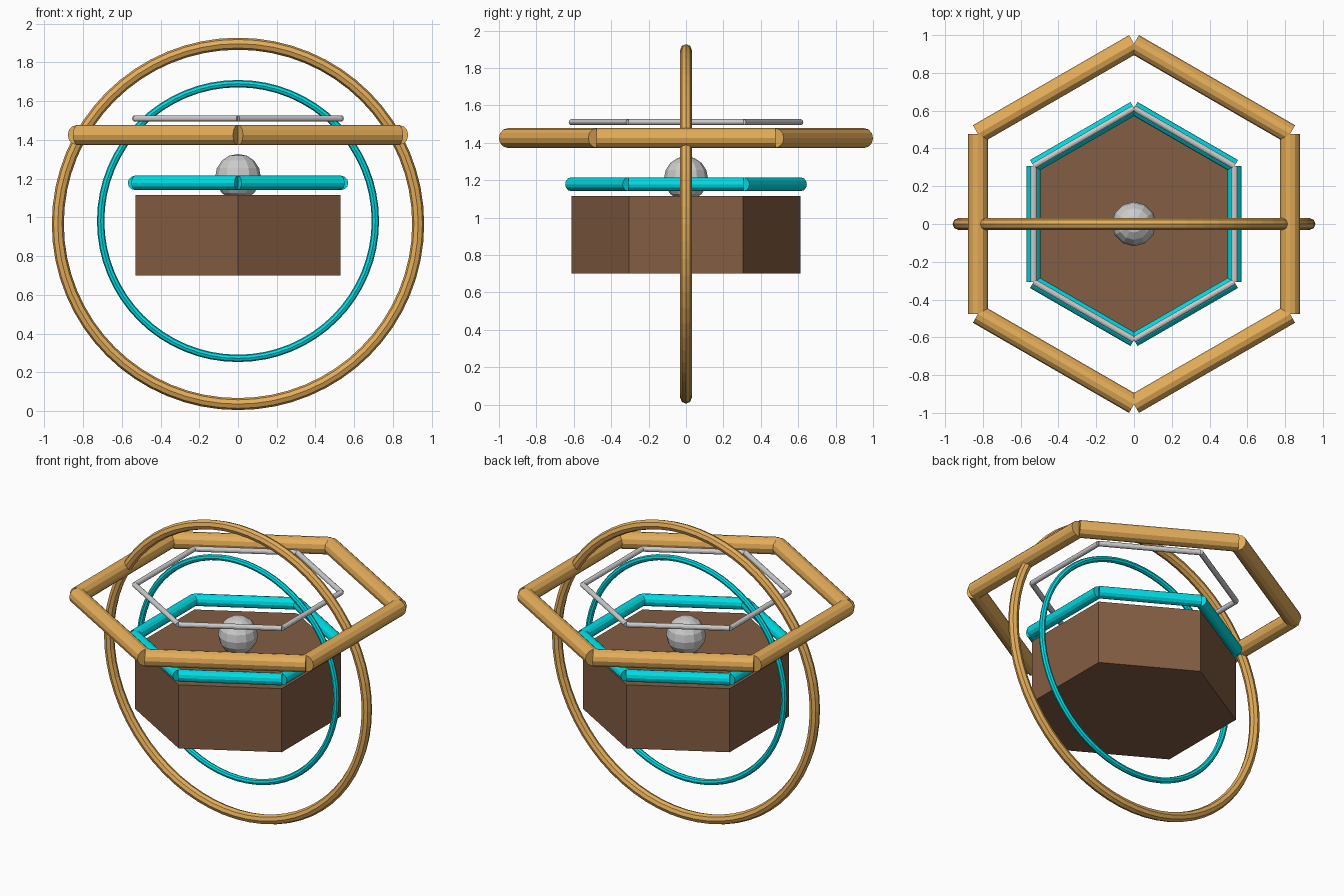
import bpy
from math import pi, cos, sin, radians
from mathutils import Vector

if "Cube" in bpy.data.objects:
    bpy.data.objects.remove(bpy.data.objects["Cube"])


def material(name, color):
    m = bpy.data.materials.new(name)
    m.diffuse_color = (*color, 1)
    m.use_nodes = True
    m.node_tree.nodes["Principled BSDF"].inputs["Base Color"].default_value = m.diffuse_color
    return m


ORANGE = material("orange", (0.78, 0.42, 0.10))
CYAN = material("cyan", (0.0, 0.72, 0.78))
BROWN = material("brown", (0.23, 0.11, 0.055))
SILVER = material("silver", (0.70, 0.72, 0.72))


def finish(name, mat):
    ob = bpy.context.object
    ob.name = name
    ob.data.materials.append(mat)
    return ob


def ring(name, z, outer, tube, mat):
    # upright ring facing the front
    bpy.ops.mesh.primitive_torus_add(
        major_radius=outer - tube, minor_radius=tube,
        major_segments=64, minor_segments=8,
        location=(0, 0, z), rotation=(pi / 2, 0, 0))
    finish(name, mat)


def hex_frame(name, z, radius, tube, mat):
    # six straight bars joining the corners of a hexagon
    corners = [Vector((radius * cos(radians(30 + 60 * i)),
                       radius * sin(radians(30 + 60 * i)), z)) for i in range(6)]
    for i in range(6):
        a, b = corners[i], corners[(i + 1) % 6]
        d = b - a
        bpy.ops.mesh.primitive_cylinder_add(
            vertices=12, radius=tube, depth=d.length, location=(a + b) / 2,
            rotation=d.to_track_quat('Z', 'Y').to_euler())
        finish(f"{name}_bar_{i + 1}", mat)


# hexagonal body
bpy.ops.mesh.primitive_cylinder_add(vertices=6, radius=0.611, depth=0.415,
                                    location=(0, 0, 0.9075))
finish("hexagonal_body", BROWN)

# ball resting in the top of the body
bpy.ops.mesh.primitive_uv_sphere_add(segments=12, ring_count=8, radius=0.118,
                                     location=(0, 0, 1.209))
finish("top_ball", SILVER)

# upright rings
ring("outer_ring", 0.966, 0.961, 0.031, ORANGE)
ring("inner_ring", 0.981, 0.728, 0.019, CYAN)

# horizontal hexagonal frames
hex_frame("outer_frame", 1.425, 0.9545, 0.0525, ORANGE)
hex_frame("lower_frame", 1.178, 0.614, 0.037, CYAN)
hex_frame("upper_frame", 1.51, 0.613, 0.0165, SILVER)
